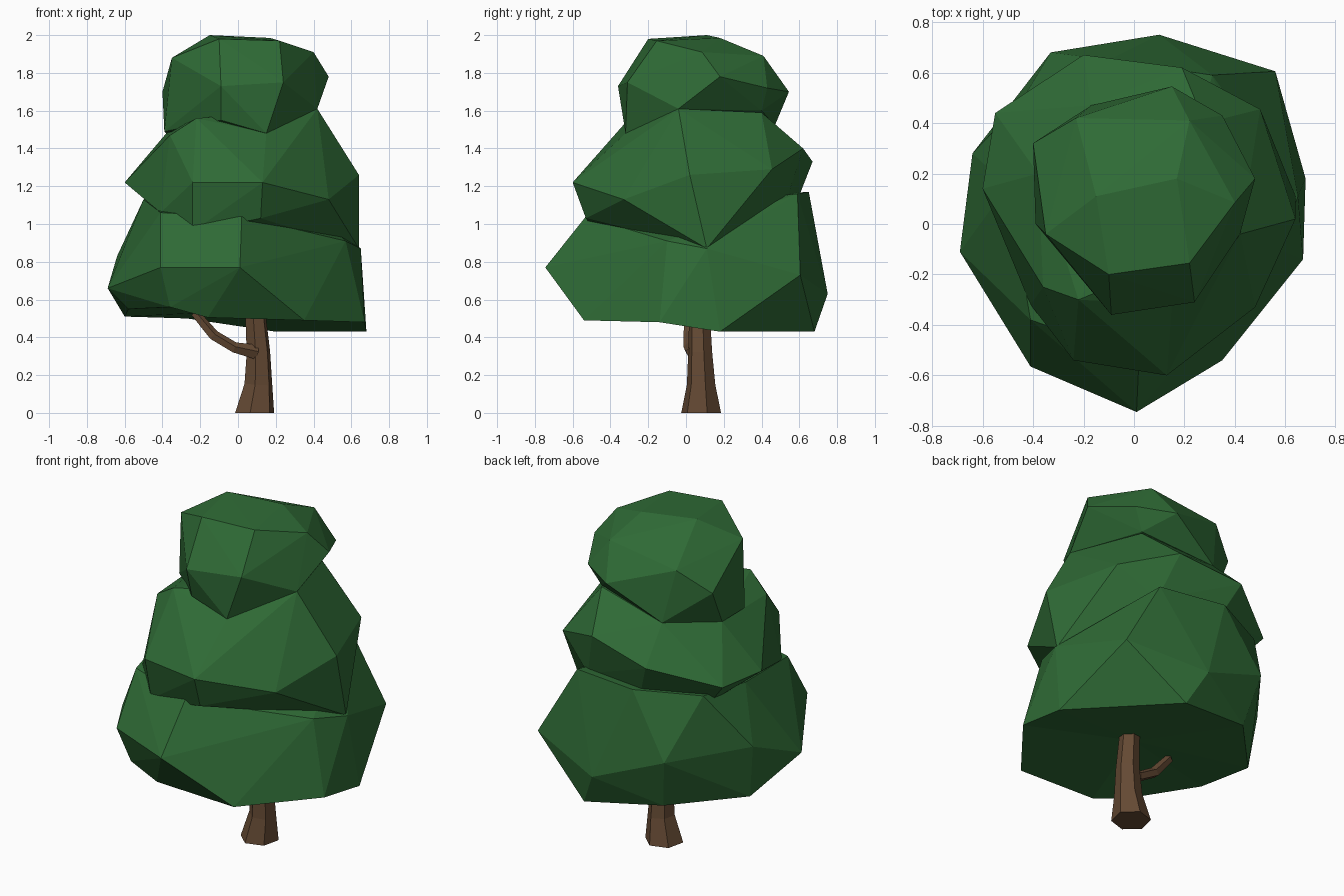
import bpy, bmesh, math
from mathutils import Vector


def material(name, color):
    m = bpy.data.materials.new(name)
    m.diffuse_color = (*color, 1)
    return m


GREEN = material("leaf_green", (0.028, 0.145, 0.036))
BROWN = material("bark_brown", (0.13, 0.068, 0.034))


def finish(name, bm, mat):
    bmesh.ops.recalc_face_normals(bm, faces=bm.faces)
    me = bpy.data.meshes.new(name)
    bm.to_mesh(me)
    bm.free()
    me.materials.append(mat)
    ob = bpy.data.objects.new(name, me)
    bpy.context.collection.objects.link(ob)
    return ob


def clump(name, points, hollow=None):
    """Faceted leaf mass wrapped around key corners; hollow lifts the underside."""
    bm = bmesh.new()
    for p in points:
        bm.verts.new(p)
    hull = bmesh.ops.convex_hull(bm, input=bm.verts)
    spare = {g for g in hull["geom_interior"] + hull["geom_unused"]
             if isinstance(g, bmesh.types.BMVert)}
    bmesh.ops.delete(bm, geom=list(spare), context='VERTS')
    bmesh.ops.recalc_face_normals(bm, faces=bm.faces)
    if hollow:
        down = [f for f in bm.faces if f.normal.z < -0.85]
        under = bmesh.ops.dissolve_faces(bm, faces=down)["region"]
        for v in bmesh.ops.poke(bm, faces=under)["verts"]:
            v.co.z = hollow
    return finish(name, bm, GREEN)


def limb(name, path, sides, turn=0.0):
    """Tapered flat-sided limb through (x, y, z, radius) stations."""
    bm = bmesh.new()
    pts = [Vector(p[:3]) for p in path]
    rings = []
    for i, p in enumerate(path):
        d = pts[min(i + 1, len(pts) - 1)] - pts[max(i - 1, 0)]
        if i == 0 and p[2] == 0:
            d = Vector((0, 0, 1))
        q = Vector((0, 0, 1)).rotation_difference(d.normalized())
        ring = []
        for k in range(sides):
            a = turn + math.tau * k / sides
            ring.append(bm.verts.new(
                pts[i] + q @ Vector((math.cos(a), math.sin(a), 0)) * p[3]))
        rings.append(ring)
    for a, b in zip(rings, rings[1:]):
        for k in range(sides):
            n = (k + 1) % sides
            bm.faces.new((a[k], a[n], b[n], b[k]))
    bm.faces.new(rings[0][::-1])
    bm.faces.new(rings[-1])
    return finish(name, bm, BROWN)


# Wide bottom clump
clump("lower_foliage", [
    (-0.60, 0.25, 0.51), (-0.58, -0.12, 0.55), (-0.36, -0.50, 0.56),
    (-0.16, -0.54, 0.505), (0.05, -0.54, 0.51), (0.35, -0.54, 0.49),
    (0.67, -0.14, 0.48), (0.68, 0.18, 0.43), (0.20, 0.68, 0.43),
    (-0.27, 0.60, 0.50),
    (-0.69, -0.11, 0.66), (-0.41, -0.565, 0.77), (0.01, -0.745, 0.77),
    (0.56, 0.605, 0.73), (0.10, 0.75, 0.63), (-0.33, 0.68, 0.80),
    (-0.64, 0.28, 0.83),
    (-0.41, -0.38, 1.06), (0.02, -0.53, 1.04), (0.57, -0.10, 0.91),
    (0.65, 0.11, 0.87), (0.31, 0.59, 1.16), (-0.10, 0.65, 1.17),
    (-0.45, 0.48, 1.16), (-0.50, 0.15, 1.13),
], hollow=0.54)

# Middle clump
clump("middle_foliage", [
    (-0.24, -0.48, 0.96), (-0.41, -0.32, 1.06), (0.12, -0.53, 1.03),
    (0.64, 0.11, 0.87), (0.28, 0.53, 1.12), (-0.10, 0.58, 1.10),
    (-0.45, 0.40, 1.10),
    (-0.60, 0.14, 1.22), (-0.24, -0.54, 1.22), (0.13, -0.60, 1.22),
    (0.48, -0.33, 1.13), (0.64, 0.02, 1.26), (0.50, 0.455, 1.29),
    (0.19, 0.62, 1.40), (-0.20, 0.67, 1.33), (-0.55, 0.44, 1.22),
    (-0.36, -0.25, 1.47), (-0.22, -0.30, 1.56), (0.15, -0.32, 1.48),
    (0.42, -0.04, 1.61), (0.28, 0.40, 1.59), (-0.17, 0.47, 1.52),
    (-0.38, 0.20, 1.48),
])

# Rounded crown
clump("top_foliage", [
    (-0.39, 0.00, 1.49), (-0.09, -0.31, 1.55), (0.15, -0.32, 1.48),
    (0.42, -0.04, 1.61), (0.28, 0.40, 1.60), (-0.17, 0.47, 1.52),
    (-0.38, 0.20, 1.48),
    (-0.40, 0.32, 1.70), (-0.09, -0.36, 1.73), (0.24, -0.31, 1.75),
    (0.48, 0.18, 1.78), (0.35, 0.43, 1.72), (0.15, 0.545, 1.70),
    (-0.35, -0.04, 1.88), (-0.10, -0.20, 1.98), (0.22, -0.155, 1.97),
    (0.40, 0.085, 1.91), (0.22, 0.41, 1.89), (-0.23, 0.42, 1.83),
    (-0.15, 0.11, 2.00), (0.17, 0.18, 1.985),
])

# Flared trunk and side branch
limb("trunk", [(0.088, 0.08, 0, 0.108), (0.108, 0.08, 0.15, 0.077),
               (0.108, 0.075, 0.32, 0.065), (0.085, 0.07, 0.62, 0.052)], 6, 0.3)
limb("branch", [(0.10, 0.04, 0.32, 0.042), (-0.02, 0.015, 0.345, 0.03),
                (-0.13, 0.015, 0.41, 0.03), (-0.23, 0.02, 0.53, 0.025)], 5)
